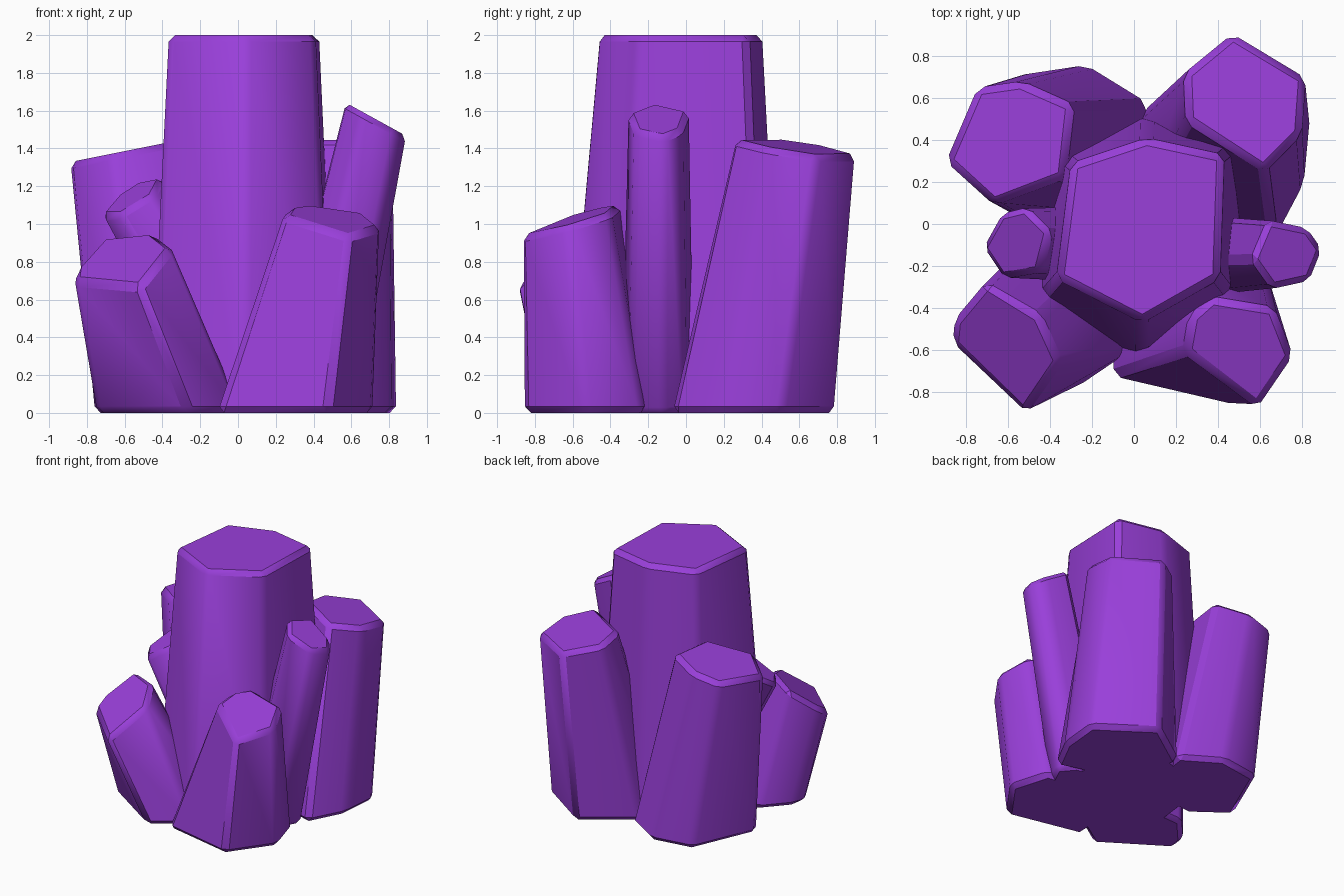
import bpy, bmesh, math

if "Cube" in bpy.data.objects:
    bpy.data.objects.remove(bpy.data.objects["Cube"])

purple = bpy.data.materials.new("amethyst_purple")
purple.diffuse_color = (0.32, 0.05, 0.70, 1)
purple.use_nodes = True
purple.node_tree.nodes["Principled BSDF"].inputs["Base Color"].default_value = purple.diffuse_color


def spread(top, cx, cy, sx, sy):
    """Base outline made by moving and widening the top outline."""
    mx = sum(p[0] for p in top) / len(top)
    my = sum(p[1] for p in top) / len(top)
    return [(cx + (x - mx) * sx, cy + (y - my) * sy) for x, y in top]


def crystal(name, top, z, slope, base, bevel=0.035):
    """Six-sided tapered shard: sloped cap on top, flat base on the ground."""
    n = len(top)
    mx = sum(p[0] for p in top) / n
    my = sum(p[1] for p in top) / n
    bm = bmesh.new()
    lo = [bm.verts.new((x, y, 0)) for x, y in base]
    hi = [bm.verts.new((x, y, z + slope[0] * (x - mx) + slope[1] * (y - my))) for x, y in top]
    bm.faces.new(lo)
    bm.faces.new(hi)
    for i in range(n):
        j = (i + 1) % n
        bm.faces.new((lo[i], lo[j], hi[j], hi[i]))
    bmesh.ops.recalc_face_normals(bm, faces=bm.faces[:])
    # chamfered edges
    bmesh.ops.bevel(bm, geom=bm.edges[:], offset=bevel, segments=1,
                    affect='EDGES', profile=0.5, clamp_overlap=True)
    bmesh.ops.recalc_face_normals(bm, faces=bm.faces[:])
    me = bpy.data.meshes.new(name)
    bm.to_mesh(me)
    bm.free()
    me.materials.append(purple)
    ob = bpy.data.objects.new(name, me)
    bpy.context.collection.objects.link(ob)
    bpy.ops.object.select_all(action='DESELECT')
    ob.select_set(True)
    bpy.context.view_layer.objects.active = ob
    bpy.ops.object.shade_smooth_by_angle(angle=math.radians(32))


# tall central shard
t = [(-0.30, 0.29), (0.06, 0.41), (0.43, 0.33), (0.41, -0.26), (0.04, -0.47), (-0.37, -0.26)]
crystal("main_crystal", t, 2.0, (0, 0), spread(t, 0.045, -0.02, 1.24, 1.33))

# front pair
crystal("front_right_crystal",
        [(0.24, -0.61), (0.27, -0.44), (0.37, -0.35), (0.67, -0.40), (0.76, -0.63), (0.59, -0.88)],
        1.04, (-0.1, 0.28),
        [(-0.11, -0.73), (-0.10, -0.40), (0.10, -0.12), (0.63, -0.22), (0.72, -0.53), (0.48, -0.86)])
crystal("front_left_crystal",
        [(-0.87, -0.57), (-0.86, -0.46), (-0.71, -0.28), (-0.45, -0.44), (-0.35, -0.66), (-0.52, -0.91)],
        0.82, (0.447, 0.558),
        [(-0.75, -0.45), (-0.73, -0.32), (-0.55, -0.12), (-0.10, -0.10), (0.03, -0.58), (-0.26, -0.77)])

# back pair
crystal("back_left_crystal",
        [(-0.90, 0.30), (-0.75, 0.65), (-0.54, 0.68), (-0.29, 0.57), (-0.33, 0.22), (-0.67, 0.09)],
        1.39, (0.2, 0),
        [(-0.77, 0.20), (-0.55, 0.71), (-0.22, 0.76), (0.07, 0.58), (0.00, 0.05), (-0.50, 0.00)])
crystal("back_right_crystal",
        [(0.24, 0.72), (0.47, 0.91), (0.82, 0.70), (0.80, 0.43), (0.62, 0.25), (0.25, 0.49)],
        1.41, (-0.1, -0.15),
        [(0.03, 0.53), (0.42, 0.80), (0.84, 0.51), (0.81, 0.19), (0.67, -0.08), (0.05, 0.10)])

# thin side shards leaning out of the centre
t = [(-0.73, -0.11), (-0.64, 0.05), (-0.52, 0.08), (-0.40, -0.04), (-0.45, -0.23), (-0.63, -0.26)]
crystal("left_small_crystal", t, 1.15, (0.55, 0.35), spread(t, 0.08, -0.09, 1.5, 1.15), 0.03)
t = [(0.56, -0.17), (0.64, 0.02), (0.83, -0.02), (0.90, -0.12), (0.84, -0.27), (0.66, -0.31)]
crystal("right_small_crystal", t, 1.55, (-0.55, 0), spread(t, 0.40, -0.15, 1.45, 1.2), 0.03)
